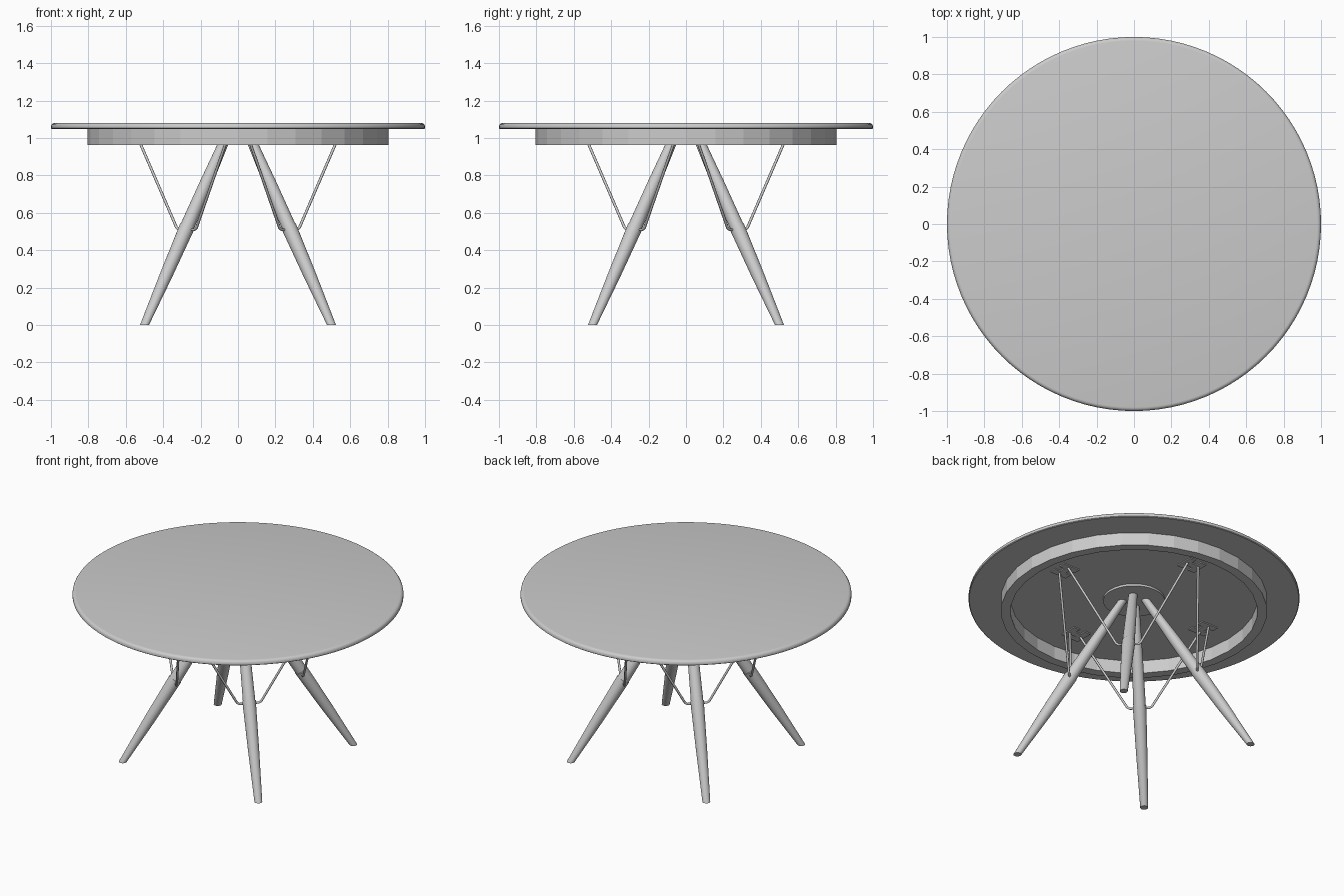
import bpy, bmesh
from math import pi, cos, sin
from mathutils import Vector, Matrix

if "Cube" in bpy.data.objects:
    bpy.data.objects.remove(bpy.data.objects["Cube"])


def finish(bm, name, smooth):
    bmesh.ops.recalc_face_normals(bm, faces=bm.faces)
    me = bpy.data.meshes.new(name)
    bm.to_mesh(me)
    bm.free()
    ob = bpy.data.objects.new(name, me)
    bpy.context.collection.objects.link(ob)
    if smooth:
        bpy.ops.object.select_all(action='DESELECT')
        ob.select_set(True)
        bpy.context.view_layer.objects.active = ob
        bpy.ops.object.shade_smooth_by_angle(angle=0.6)
    return ob


def loft(name, rings, seg, smooth=True, closed=False):
    """Skin circles given as (centre, radius, normal); closed joins last to first."""
    bm = bmesh.new()
    loops = []
    for c, r, n in rings:
        rot = Vector((0, 0, 1)).rotation_difference(Vector(n))
        loops.append([bm.verts.new(Vector(c) + rot @ Vector(
            (r * cos(2 * pi * i / seg), r * sin(2 * pi * i / seg), 0))) for i in range(seg)])
    pairs = list(zip(loops, loops[1:]))
    if closed:
        pairs.append((loops[-1], loops[0]))
    else:
        bm.faces.new(loops[0])
        bm.faces.new(loops[-1])
    for a, b in pairs:
        for i in range(seg):
            j = (i + 1) % seg
            bm.faces.new((a[i], a[j], b[j], b[i]))
    return finish(bm, name, smooth)


def lathe(name, profile, seg, smooth=True, closed=False):
    return loft(name, [((0, 0, z), r, (0, 0, 1)) for r, z in profile], seg, smooth, closed)


# Round top with softened upper edge
edge = [(0.98 + 0.02 * cos(a * pi / 8), 1.06 + 0.02 * sin(a * pi / 8)) for a in range(5)]
lathe("tabletop", [(0.995, 1.048), (1.0, 1.052)] + edge, 96)

# Faceted apron ring and central hub plate
lathe("apron_ring", [(0.805, 0.9625), (0.805, 1.05), (0.746, 1.05), (0.746, 0.9625)],
      32, smooth=False, closed=True)
lathe("hub_plate", [(0.187, 1.034), (0.187, 1.05)], 32)

UP = (0, 0, 1)
AXIS = (-0.435, -0.435, 1)


def leg_point(z):
    x = 0.5 - 0.434 * z
    return (x, x, z)


for k in range(4):
    turn = Matrix.Rotation(k * pi / 2, 4, 'Z')

    # Leg: tapered lower half, slim upper half, slight step at the joint
    lower = loft(f"lower_leg_{k}", [(leg_point(0), 0.024, UP), (leg_point(0.27), 0.034, AXIS),
                                    (leg_point(0.525), 0.041, AXIS)], 24)
    upper = loft(f"upper_leg_{k}", [(leg_point(0.525), 0.038, AXIS), (leg_point(0.75), 0.034, AXIS),
                                    (leg_point(1.038), 0.027, UP)], 24)

    # Bent wire brace running through the leg up to two mounts
    cu = bpy.data.curves.new("wire_brace", 'CURVE')
    cu.dimensions = '3D'
    cu.bevel_depth = 0.0075
    cu.bevel_resolution = 2
    cu.use_fill_caps = True
    pts = [(0.555, 0.04, 1.046), (0.328, 0.222, 0.52), (0.316, 0.232, 0.51),
           (0.232, 0.316, 0.51), (0.222, 0.328, 0.52), (0.04, 0.555, 1.046)]
    sp = cu.splines.new('POLY')
    sp.points.add(len(pts) - 1)
    for p, co in zip(sp.points, pts):
        p.co = (*co, 1)
    brace = bpy.data.objects.new(f"wire_brace_{k}", cu)
    bpy.context.collection.objects.link(brace)

    # Mounting bracket under the top: two plates and a crossbar
    bm = bmesh.new()
    for y, sx, sy in ((-0.042, 0.12, 0.045), (0.042, 0.12, 0.045), (0, 0.04, 0.05)):
        bmesh.ops.create_cube(bm, size=1, matrix=Matrix.Translation((0.545, y, 1.045))
                              @ Matrix.Diagonal((sx, sy, 0.008, 1)))
    bracket = finish(bm, f"brace_bracket_{k}", False)

    for ob in (lower, upper, brace, bracket):
        ob.matrix_world = turn
